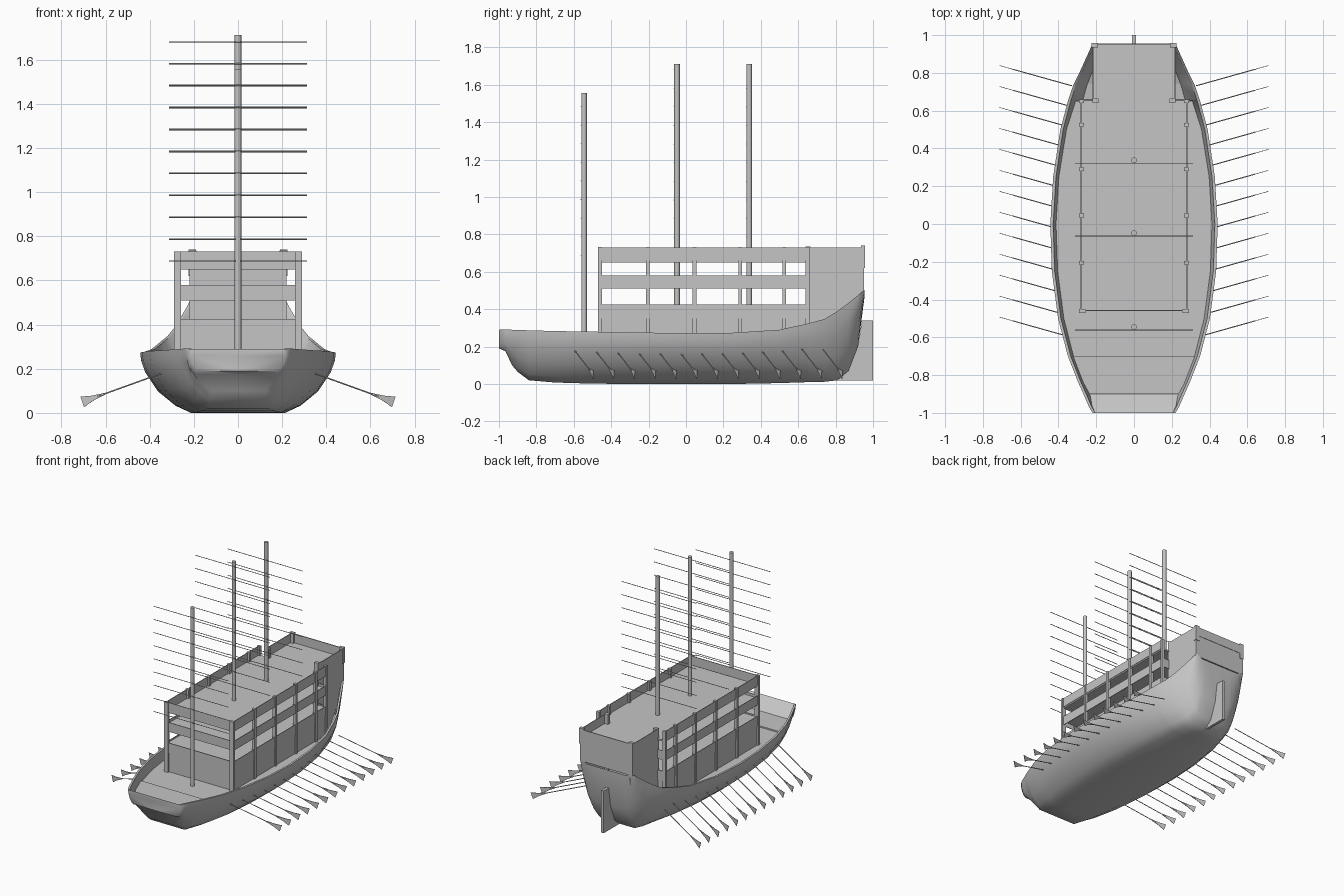
import bpy, bmesh, math
from mathutils import Vector

cube = bpy.data.objects.get("Cube")
if cube:
    bpy.data.objects.remove(cube, do_unlink=True)

grey = bpy.data.materials.new("weathered grey")
grey.use_nodes = True
colour = (0.56, 0.56, 0.56, 1)
grey.diffuse_color = colour
grey.node_tree.nodes["Principled BSDF"].inputs["Base Color"].default_value = colour


def finish(name, bm, smooth=None):
    bmesh.ops.recalc_face_normals(bm, faces=bm.faces)
    mesh = bpy.data.meshes.new(name)
    bm.to_mesh(mesh)
    bm.free()
    mesh.materials.append(grey)
    obj = bpy.data.objects.new(name, mesh)
    bpy.context.collection.objects.link(obj)
    if smooth:
        bpy.ops.object.select_all(action='DESELECT')
        obj.select_set(True)
        bpy.context.view_layer.objects.active = obj
        bpy.ops.object.shade_smooth_by_angle(angle=math.radians(smooth))
    return obj


def add_box(bm, x, y, z):
    """Box between (low, high) limits on each axis."""
    verts = bmesh.ops.create_cube(bm, size=1)["verts"]
    for v in verts:
        v.co = Vector([(a + b) / 2 + c * (b - a) for (a, b), c in zip((x, y, z), v.co)])


def add_prism(bm, outline, offset):
    """Extrude a flat outline along an offset."""
    face = bm.faces.new([bm.verts.new(p) for p in outline])
    new = bmesh.ops.extrude_face_region(bm, geom=[face])["geom"]
    bmesh.ops.translate(bm, vec=offset, verts=[v for v in new if isinstance(v, bmesh.types.BMVert)])


def add_rod(bm, start, end, radius, sides):
    start, end = Vector(start), Vector(end)
    verts = bmesh.ops.create_cone(bm, cap_ends=True, segments=sides, radius1=radius,
                                  radius2=radius, depth=(end - start).length)["verts"]
    turn = (end - start).to_track_quat('Z', 'Y')
    for v in verts:
        v.co = turn @ v.co + (start + end) / 2


def add_loft(bm, rows):
    """Skin a list of equal-length rows of points; returns the rows of vertices."""
    rows = [[bm.verts.new(p) for p in row] for row in rows]
    for a, b in zip(rows, rows[1:]):
        for i in range(len(a) - 1):
            bm.faces.new((a[i], a[i + 1], b[i + 1], b[i]))
    return rows


# Hull: cross-sections lofted from bow to stern, with rim and inner sides
# each station: y, half width, keel height, rim height
stations = [(-1, .22, .19, .29), (-.965, .24, .175, .292), (-.93, .255, .10, .29), (-.9, .268, .065, .289),
            (-.84, .295, .02, .287), (-.7, .35, .008, .283), (-.5, .402, .002, .28), (-.25, .435, 0, .275),
            (0, .443, 0, .272), (.25, .428, 0, .274), (.5, .39, .005, .29), (.65, .35, .01, .323),
            (.66, .347, .01, .326), (.74, .32, .012, .347), (.81, .285, .02, .39), (.87, .258, .07, .435),
            (.92, .235, .2, .475), (.955, .22, .47, .503)]
section = [(0, 0), (.48, 0), (.64, .12), (.82, .36), (.95, .68), (.99, .87), (1, 1)]


def width_at(profile, f):
    for (a, b), (c, d) in zip(profile[1:], profile[2:]):
        if f <= d:
            return a + (c - a) * (f - b) / (d - b)


hull_rows, deck_rows = [], []
for y, w, keel, rim in stations:
    # the blunt bow is boxier than the rest
    profile = [(a ** .3, b) for a, b in section] if y < -.95 else section
    depth = rim - keel
    if y > .655:
        deck = keel + .36 * depth
    else:
        deck = min(.205 + max(0, -.9 - y) * .85, rim - .001)
    corner = width_at(profile, (deck - keel) / depth) * w - .015
    half = [(w * a, keel + depth * b) for a, b in profile] + [(w - .015, rim), (corner, deck)]
    loop = [(-x, z) for x, z in half[:0:-1]] + half
    hull_rows.append([(x, y, z) for x, z in loop])
    deck_rows.append([(-corner, y, deck), (corner, y, deck)])
bm = bmesh.new()
skin = add_loft(bm, hull_rows)
bm.faces.new(skin[0])
bm.faces.new(skin[-1])
finish("hull", bm, 65)
bm = bmesh.new()
add_loft(bm, deck_rows)
finish("main_deck", bm)

# Raised foredeck
bm = bmesh.new()
add_prism(bm, [(-.325, -.7, .2), (.325, -.7, .2), (.243, -.9, .2), (-.243, -.9, .2)], (0, 0, .015))
finish("foredeck", bm)

# Deckhouse: open rails, posts, low panels
FRONT, BACK, SIDE = -.46, .655, .284
bm = bmesh.new()
for low, high in ((.35, .425), (.51, .58), (.66, .73)):
    for s in (-1, 1):
        add_box(bm, sorted((s * SIDE, s * (SIDE - .005))), (FRONT, BACK), (low, high))
    for y in (FRONT, BACK - .005):
        if y == FRONT or low < .6:
            add_box(bm, (-SIDE, SIDE), (y, y + .005), (low, high))
finish("deckhouse_rails", bm)

bm = bmesh.new()
for s in (-1, 1):
    add_box(bm, sorted((s * .28, s * .274)), (FRONT, BACK), (.195, .36))
for y in (FRONT + .005, BACK - .011):
    add_box(bm, (-.275, .275), (y, y + .006), (.195, .36))
finish("deckhouse_low_panels", bm)

bm = bmesh.new()
for y in (-.46, -.205, .045, .29, .525, .65):
    for s in (-1, 1):
        add_box(bm, sorted((s * .29, s * .266)), (y - .01, y + .01), (.195, .732))
for s in (-1, 1):
    add_box(bm, sorted((s * .29, s * .258)), (-.47, -.45), (.195, .73))
    add_box(bm, sorted((s * .22, s * .188)), (.64, .665), (.195, .735))
    add_box(bm, sorted((s * .224, s * .19)), (.935, .957), (.62, .74))
finish("posts", bm)

# Decks inside and over the deckhouse
bm = bmesh.new()
add_box(bm, (-.28, .28), (FRONT + .005, BACK), (.65, .662))
add_box(bm, (-.215, .215), (BACK, .95), (.65, .662))
finish("upper_deck", bm)
bm = bmesh.new()
for z in (.4, .545):
    add_box(bm, (-.278, .278), (FRONT + .005, BACK - .005), (z, z + .015))
finish("inner_decks", bm)

# Stern castle: side walls following the stern curve, transom and bulkhead
bm = bmesh.new()
side = [(.65, .195), (.78, .195), (.88, .33), (.952, .5), (.952, .73), (.65, .73)]
for x in (-.22, .215):
    add_prism(bm, [(x, y, z) for y, z in side], (.005, 0, 0))
add_box(bm, (-.22, .22), (.945, .953), (.49, .66))
add_box(bm, (-.22, .22), (.949, .956), (.66, .73))
add_box(bm, (-.215, .215), (.645, .653), (.195, .655))
finish("stern_castle", bm)

# Rudder
bm = bmesh.new()
blade = [(.8, .02), (1, .02), (1, .34), (.94, .34), (.92, .2), (.87, .07)]
add_prism(bm, [(-.011, y, z) for y, z in blade], (.022, 0, 0))
finish("rudder", bm)

# Masts with their ladder of thin yards
masts = {"fore": (-.545, .2, 1.555, .688, 9), "main": (-.048, .3, 1.712, .785, 10),
         "aft": (.338, .3, 1.712, .785, 9)}
for name, (y, foot, top, first, count) in masts.items():
    bm = bmesh.new()
    add_rod(bm, (0, y, foot), (0, y, top), .015, 12)
    finish(name + "_mast", bm, 40)
    bm = bmesh.new()
    for i in range(count):
        z = first + i * .0995
        add_rod(bm, (-.313, y - .016, z), (.313, y - .016, z), .0026, 6)
    finish(name + "_yards", bm, 40)

# Oars: thin shaft and flaring flat blade, thirteen a side
for s, label in ((1, "left"), (-1, "right")):
    bm = bmesh.new()
    for i in range(13):
        y = -.6 + i * .111
        root = Vector((s * .33, y, .185))
        tip = Vector((s * .705, y + .105, .05))
        along = (tip - root).normalized()
        flat = along.cross(Vector((0, 0, 1))).normalized()
        up = flat.cross(along)
        add_rod(bm, root, tip - along * .07, .0032, 6)
        spread = [(-.11, .004), (-.05, .012), (0, .025)]
        outline = [tip + along * d + up * h for d, h in spread]
        outline += [tip + along * d - up * h for d, h in reversed(spread)]
        add_prism(bm, [p - flat * .0015 for p in outline], flat * .003)
    finish(label + "_oars", bm)
